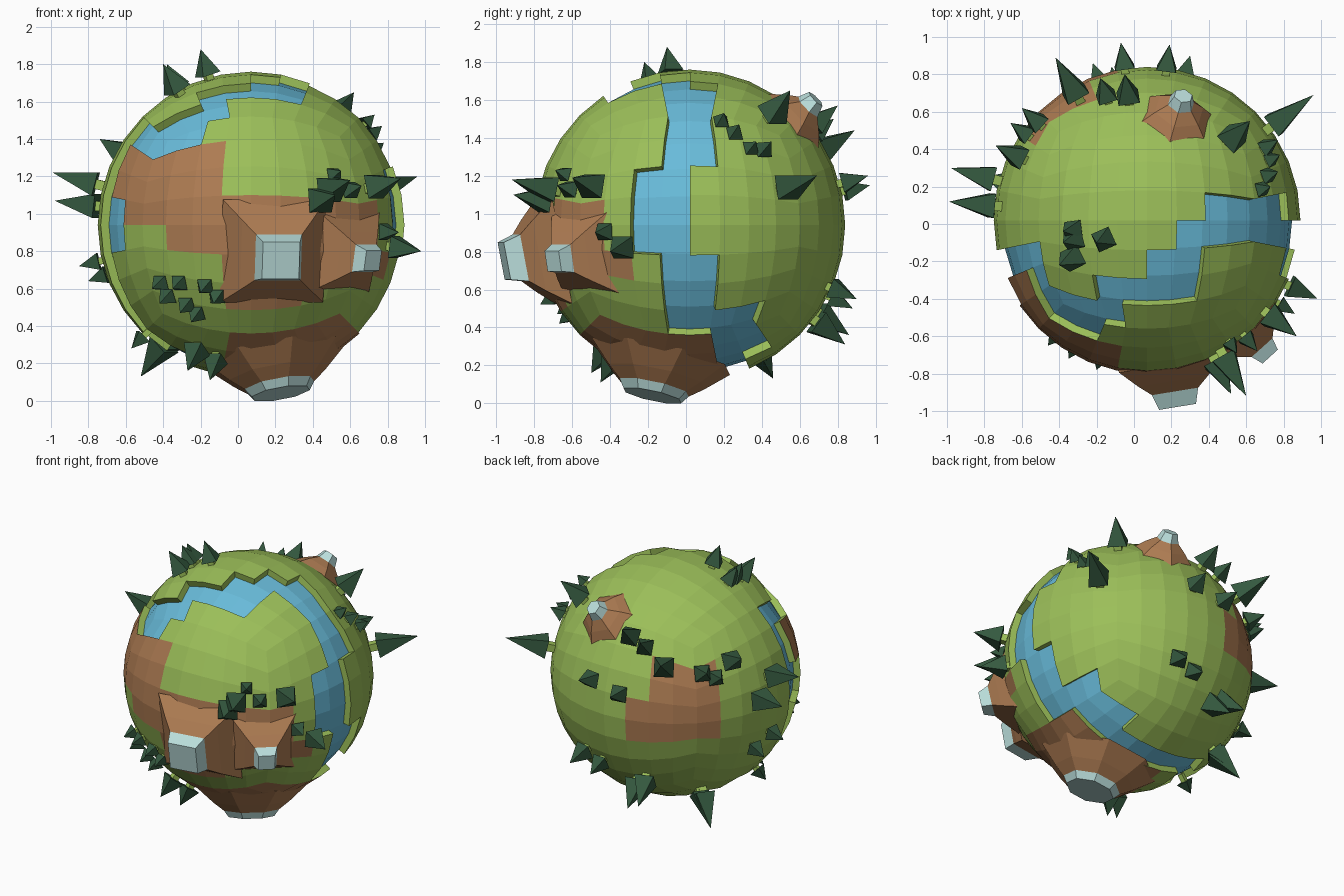
import bpy, bmesh, math
from mathutils import Vector

if "Cube" in bpy.data.objects:
    bpy.data.objects.remove(bpy.data.objects["Cube"])

C = Vector((0.07, 0.02, 0.94))      # globe centre
R_LAND, R_WATER, N = 0.82, 0.775, 4  # radii, half the cells per cube side


def material(name, rgb):
    m = bpy.data.materials.new(name)
    m.diffuse_color = (*rgb, 1)
    m.use_nodes = True
    m.node_tree.nodes["Principled BSDF"].inputs["Base Color"].default_value = m.diffuse_color
    return m


LAND = material("grass", (0.33, 0.52, 0.10))
ROCK = material("rock", (0.42, 0.20, 0.085))
WATER = material("water", (0.14, 0.50, 0.70))
SNOW = material("snow", (0.50, 0.74, 0.72))
LEAF = material("needles", (0.035, 0.10, 0.05))


def finish(bm, name, mats):
    bmesh.ops.recalc_face_normals(bm, faces=bm.faces)
    me = bpy.data.meshes.new(name)
    bm.to_mesh(me)
    bm.free()
    for m in mats:
        me.materials.append(m)
    ob = bpy.data.objects.new(name, me)
    ob.location = C
    bpy.context.collection.objects.link(ob)


def rings(bm, axis, sides, profile, mats):
    """Stack of polygon rings (half width, distance from centre) along an axis."""
    a = Vector(axis).normalized()
    t = Vector((0, 0, 1)).cross(a).normalized()
    b = a.cross(t)
    loops = []
    for w, h in profile:
        r = w / math.cos(math.pi / sides)
        n = sides if w > 0 else 1
        loops.append([bm.verts.new(a * h + r * (t * math.cos(q) + b * math.sin(q)))
                      for q in [(k + 0.5) * 2 * math.pi / sides for k in range(n)]])
    for lo, hi, mi in zip(loops, loops[1:], mats):
        for k in range(sides):
            j = (k + 1) % sides
            vs = [lo[k], lo[j], hi[0]] if len(hi) == 1 else [lo[k], lo[j], hi[j], hi[k]]
            bm.faces.new(vs).material_index = mi
    bm.faces.new(loops[0]).material_index = mats[0]
    if len(loops[-1]) > 1:
        bm.faces.new(loops[-1]).material_index = mats[-1]


# Painted cell rectangles per cube side: u0, u1, v0, v1
SIDES = {
    "front": lambda u, v: (u, -1, v), "back": lambda u, v: (u, 1, v),
    "left": lambda u, v: (-1, u, v), "right": lambda u, v: (1, u, v),
    "top": lambda u, v: (u, v, 1), "bottom": lambda u, v: (u, v, -1),
}
ROCKS = {
    "front": [(-4, -1, 0, 3), (-3, -1, -1, 0), (-1, 2, -3, 1), (2, 4, -2, 1)],
    "right": [(-4, -3, -2, 1), (-3, -2, -2, -1)],
    "left": [(-4, -2, 1, 3), (-4, -3, 0, 1), (3, 4, -1, 3)],
    "back": [(-4, -2, -1, 3), (-2, -1, -1, 1)],
    "bottom": [(-1, 4, -4, 1)],
}
RIVER = {
    "right": [(-1, 1, 2, 4), (-2, 0, -1, 2), (-1, 1, -4, -1), (1, 3, -4, -3)],
    "top": [(2, 4, -1, 1), (1, 2, -1, 0), (0, 2, -2, -1), (-2, 2, -3, -2), (-4, -1, -4, -3)],
    "front": [(-4, -2, 3, 4)],
    "left": [(-4, -1, 3, 4), (-2, -1, -4, 3), (-3, -1, -1, 1)],
    "bottom": [(2, 4, 1, 3), (-3, 2, 1, 2), (-4, -2, -2, 1)],
}


def painted(table, side, i, j):
    return any(a <= i < b and c <= j < d for a, b, c, d in table.get(side, []))


# Globe: equal-angle cube sphere, land extruded above the river bed
bm = bmesh.new()
for side, place in SIDES.items():
    for i in range(-N, N):
        for j in range(-N, N):
            vs = [bm.verts.new(Vector(place(math.tan(p * math.pi / 16),
                                            math.tan(q * math.pi / 16))).normalized() * R_WATER)
                  for p, q in ((i, j), (i + 1, j), (i + 1, j + 1), (i, j + 1))]
            f = bm.faces.new(vs)
            f.material_index = 2 if painted(RIVER, side, i, j) else int(painted(ROCKS, side, i, j))
bmesh.ops.remove_doubles(bm, verts=bm.verts, dist=1e-4)
bmesh.ops.recalc_face_normals(bm, faces=bm.faces)
land = [f for f in bm.faces if f.material_index != 2]
out = bmesh.ops.extrude_face_region(bm, geom=land)["geom"]
for v in out:
    if isinstance(v, bmesh.types.BMVert):
        v.co *= R_LAND / R_WATER
mid = (R_LAND + R_WATER) / 2
stale = []
for f in bm.faces:
    high = sum(v.co.length > mid for v in f.verts)
    if 0 < high < 4:
        f.material_index = 0
    elif high == 0 and f.material_index != 2:
        stale.append(f)
bmesh.ops.delete(bm, geom=stale, context="FACES")
finish(bm, "globe", [LAND, ROCK, WATER])

# Mountains with pale caps
for name, axis, sides, prof in [
    ("front_mountain", (0.16, -0.98, -0.19), 4, [(.28, .74), (.19, .85), (.125, .92), (.10, 1.01)]),
    ("side_mountain", (0.65, -0.72, -0.19), 4, [(.23, .74), (.13, .86), (.075, .92), (.055, .99)]),
    ("back_mountain", (0.18, 0.62, 0.62), 6, [(.19, .77), (.12, .85), (.065, .90), (.045, .96)]),
    ("bottom_mountain", (0.16, -0.20, -0.91), 8, [(.36, .72), (.25, .83), (.18, .89), (.15, .935)]),
]:
    bm = bmesh.new()
    rings(bm, axis, sides, prof, [0, 0, 1])
    finish(bm, name, [ROCK, SNOW])

# Trees: tip positions in scene space, each grows radially from the ground
GROVES = {
    "left": [(-.99, .12, 1.22), (-.98, .30, 1.07), (-.85, .10, .72), (-.80, .25, .64), (-.57, -.10, .28)],
    "left_back": [(-.60, .62, 1.33), (-.66, .54, 1.28), (-.74, .42, 1.40)],
    "front_right": [(.52, -.91, 1.10), (.60, -.92, 1.18), (.55, -.69, 1.23), (.66, -.68, 1.15),
                    (.87, -.60, 1.19), (.98, -.40, .80), (.86, -.48, .90)],
    "right": [(.96, .69, 1.20), (.62, .55, 1.65), (.73, .20, 1.53), (.77, .28, 1.47),
              (.78, .37, 1.38), (.77, .45, 1.38)],
    "back": [(.19, .96, 1.20), (-.07, .97, 1.15), (-.42, .89, 1.44), (-.05, .80, 1.57), (-.18, .78, 1.50)],
    "back_low": [(.30, .90, .55), (.15, .88, .50), (-.22, .86, .36), (-.12, .84, .31)],
    "bottom": [(-.52, .46, .13), (-.45, .44, .20), (-.27, -.50, .16), (-.15, -.45, .11)],
    "top": [(-.20, -.10, 1.88), (-.38, -.04, 1.79), (-.38, -.10, 1.80), (-.40, -.22, 1.80)],
    "front_left": [(-.46, -.65, .60), (-.35, -.72, .60), (-.20, -.78, .58), (-.13, -.77, .52),
                   (-.42, -.64, .52), (-.31, -.68, .47), (-.25, -.67, .42)],
}
for name, tips in GROVES.items():
    trunks, crowns = bmesh.new(), bmesh.new()
    for tip in tips:
        d = Vector(tip) - C
        top = d.length
        size = top - R_LAND
        base = R_LAND + 0.15 * size
        w = min(0.065, 0.02 + 0.2 * size)
        rings(trunks, d, 4, [(w * .4, .78), (w * .4, base + .01)], [0])
        rings(crowns, d, 4, [(w, base), (0, top)], [0])
    finish(trunks, name + "_tree_trunks", [LAND])
    finish(crowns, name + "_tree_crowns", [LEAF])
